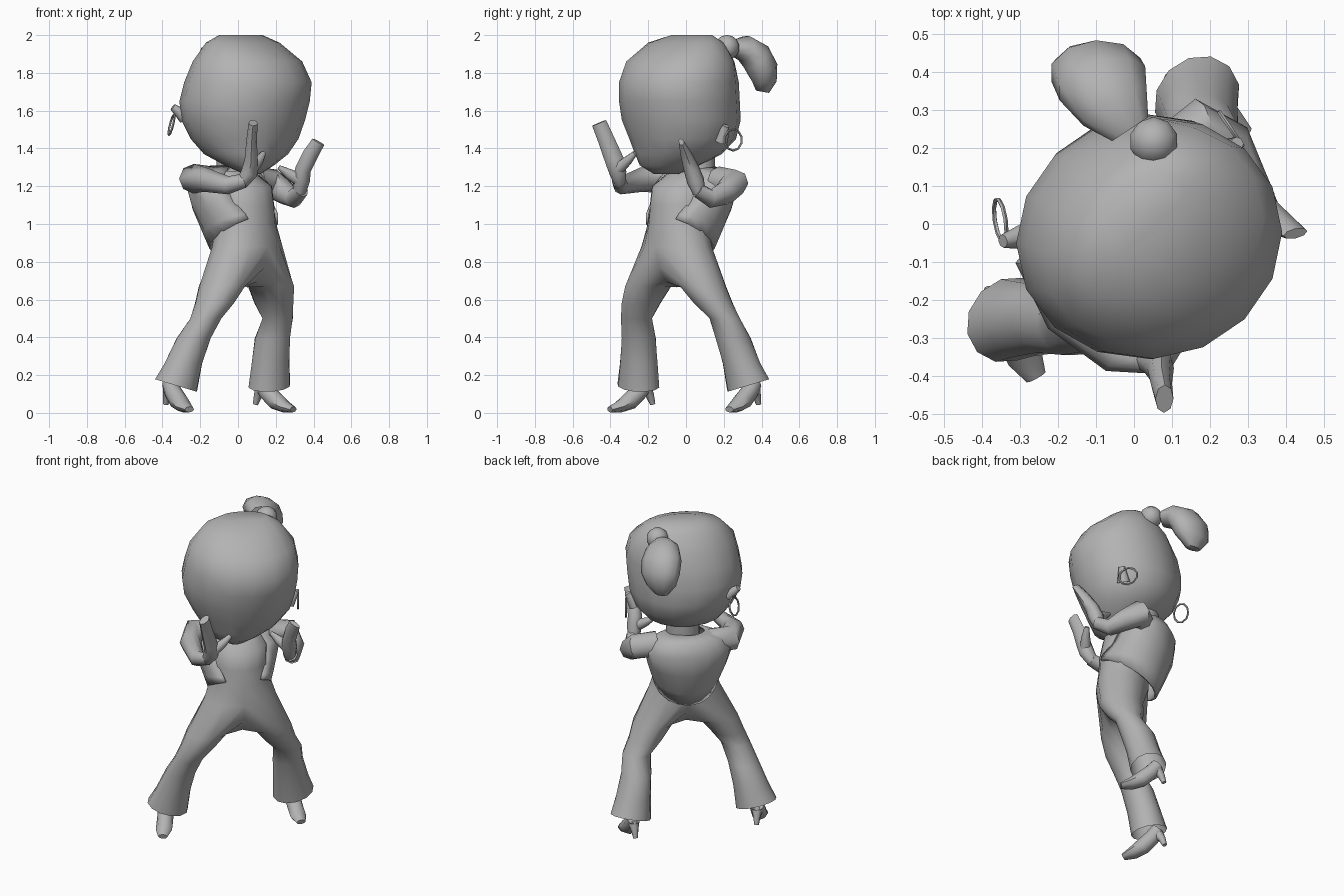
import bpy, bmesh, math
from mathutils import Vector

if "Cube" in bpy.data.objects:
    bpy.data.objects.remove(bpy.data.objects["Cube"], do_unlink=True)

grey = bpy.data.materials.new("plain grey")
grey.use_nodes = True
grey.diffuse_color = (0.45, 0.45, 0.45, 1)
grey.node_tree.nodes["Principled BSDF"].inputs["Base Color"].default_value = (0.45, 0.45, 0.45, 1)

TURN = -math.pi / 4      # the body faces diagonally


def finish(obj, angle=50):
    obj.data.materials.append(grey)
    bpy.ops.object.select_all(action="DESELECT")
    obj.select_set(True)
    bpy.context.view_layer.objects.active = obj
    bpy.ops.object.shade_smooth_by_angle(angle=math.radians(angle))
    return obj


def skin(name, *lofts, closed=True, caps=(0, -1)):
    """Bridge one or more stacks of point loops into a welded mesh."""
    bm = bmesh.new()
    for loops in lofts:
        rows = [[bm.verts.new(p) for p in loop] for loop in loops]
        n = len(rows[0])
        for a, b in zip(rows, rows[1:]):
            for i in range(n if closed else n - 1):
                j = (i + 1) % n
                bm.faces.new((a[i], a[j], b[j], b[i]))
        for end in caps:
            bm.faces.new(rows[end])
    bmesh.ops.remove_doubles(bm, verts=bm.verts, dist=0.0005)
    bmesh.ops.recalc_face_normals(bm, faces=bm.faces)
    mesh = bpy.data.meshes.new(name)
    bm.to_mesh(mesh)
    bm.free()
    obj = bpy.data.objects.new(name, mesh)
    bpy.context.collection.objects.link(obj)
    return finish(obj)


def ring(x, y, z, rx, ry, slope=(0, 0), sides=12, gap=0):
    """Ellipse in the body's direction, optionally sloped or open at the front."""
    pts = []
    for i in range(sides):
        a = gap + (2 * math.pi - 2 * gap) * i / (sides - 1 if gap else sides)
        c, s = rx * math.cos(a), ry * math.sin(a)
        dx = c * math.cos(TURN) - s * math.sin(TURN)
        dy = c * math.sin(TURN) + s * math.cos(TURN)
        pts.append((x + dx, y + dy, z + slope[0] * dx + slope[1] * dy))
    return pts


def box_ring(z, x0, x1, y0, y1, skew=.05, sides=16):
    """Ellipse filling the given extents, leaning towards one diagonal."""
    turns = [2 * math.pi * i / sides for i in range(sides)]
    return [((x0 + x1) / 2 + (x1 - x0) / 2 * math.cos(a),
             (y0 + y1) / 2 + (y1 - y0) / 2 * math.sin(a + skew), z) for a in turns]


def tube(name, path, ref=(0, 0, 1), sides=8):
    """Sweep an ellipse along points given as x, y, z, width, height."""
    pts = [Vector(p[:3]) for p in path]
    loops = []
    for i, p in enumerate(path):
        t = (pts[min(i + 1, len(pts) - 1)] - pts[max(i - 1, 0)]).normalized()
        side = t.cross(Vector(ref)).normalized()
        up = side.cross(t)
        loops.append([pts[i] + side * p[3] * math.cos(a) + up * p[-1] * math.sin(a)
                      for a in (2 * math.pi * k / sides for k in range(sides))])
    return skin(name, loops)


# Head: extents at each height, with a crown that is wide from side to side
skin("head", [box_ring(*e) for e in (
    (2.0, -.1, .13, -.08, .14, .6), (1.96, -.17, .22, -.2, .2, .35), (1.86, -.24, .34, -.32, .26, .16),
    (1.75, -.285, .39, -.355, .28), (1.65, -.31, .38, -.355, .285), (1.55, -.30, .355, -.34, .29),
    (1.45, -.25, .32, -.3, .265), (1.37, -.18, .265, -.27, .19), (1.31, -.07, .19, -.245, .07),
    (1.265, .03, .12, -.17, -.04))])
skin("neck", [ring(-.02, .06, z, .09, .1) for z in (1.2, 1.42)])

# Hair bun and ponytail
bpy.ops.mesh.primitive_uv_sphere_add(segments=10, ring_count=7, radius=.066, location=(.052, .217, 1.935))
bpy.context.object.name = "hair_bun"
finish(bpy.context.object)
tube("ponytail", [(-.01, .25, 1.93, .045, .06), (-.05, .31, 1.93, .07, .1), (-.083, .37, 1.885, .085, .125),
                  (-.1, .405, 1.82, .083, .125), (-.11, .415, 1.755, .065, .1),
                  (-.11, .405, 1.70, .035, .05)], ref=(1, 0, 0), sides=10)

# Ears and hoop earrings
for side, root, tip, hoop, tilt, yaw in (
        ("right", (-.28, -.03, 1.565), (-.345, -.045, 1.62), (-.352, .01, 1.525), .25, .15),
        ("left", (.235, .185, 1.44), (.272, .212, 1.52), (.255, .25, 1.445), 0, .6)):
    tube(side + "_ear", [(*root, .038), (*tip, .018)], ref=(0, 1, 0))
    bpy.ops.mesh.primitive_torus_add(major_segments=10, minor_segments=5, major_radius=.056,
                                     minor_radius=.006, location=hoop,
                                     rotation=(0, math.pi / 2 + tilt, yaw))
    bpy.context.object.name = side + "_earring"
    finish(bpy.context.object)

# Jumpsuit: body rings, then the hip ring splits along the crotch into two flared legs
body = [ring(.707 * f, -.707 * f, z, d, w) for f, z, d, w in (
    (-.04, 1.28, .09, .13), (.03, 1.2, .155, .17), (.05, 1.1, .155, .165),
    (.06, 1.0, .15, .175), (.07, .88, .155, .215))]
hip = body[-1]
front, back = Vector(hip[0]), Vector(hip[6])
crotch = []
for i in range(1, 6):
    a = math.pi * i / 6
    p = front.lerp(back, (1 - math.cos(a)) / 2)
    crotch.append((p.x, p.y, p.z - .215 * math.sin(a)))
right_leg = [[hip[0]] + crotch + hip[6:]] + [ring(*r) for r in (
    (-.085, -.2, .67, .13, .12), (-.125, -.238, .58, .11, .1), (-.17, -.262, .5, .085, .085),
    (-.235, -.25, .395, .095, .09), (-.29, -.25, .26, .1, .105), (-.328, -.252, .145, .105, .12, (-.3, 0)))]
left_leg = [hip[:7] + crotch[::-1]] + [ring(*r) for r in (
    (.175, .09, .67, .13, .12), (.19, .145, .58, .11, .1), (.21, .205, .5, .08, .085),
    (.182, .25, .395, .1, .09), (.172, .295, .26, .1, .105), (.166, .33, .145, .105, .12, (0, .3)))]
skin("jumpsuit", body, left_leg, right_leg, caps=())

# Cropped open jacket, dipping at the back
jacket = skin("jacket", [ring(.707 * f, -.707 * f, z, d, w, slope=(s, -s), sides=15, gap=.64)
                         for f, z, d, w, s in (
    (-.07, 1.31, .09, .1, 0), (-.08, 1.27, .13, .21, 0), (-.07, 1.2, .175, .265, 0),
    (-.04, 1.1, .19, .24, .1), (.02, 1.0, .195, .205, .25), (.045, .945, .18, .187, .4))],
              closed=False, caps=())
thick = jacket.modifiers.new("cloth thickness", "SOLIDIFY")
thick.thickness = .015

# Arms, hands and thumbs
tube("right_arm", [(-.14, -.03, 1.225, .08), (-.235, -.115, 1.24, .078), (-.175, -.235, 1.235, .065),
                   (-.05, -.345, 1.205, .048), (.035, -.355, 1.23, .038)])
tube("right_hand", [(.02, -.35, 1.215, .032), (.06, -.36, 1.27, .045), (.07, -.38, 1.34, .035, .05),
                    (.072, -.42, 1.44, .028, .044), (.08, -.46, 1.535, .024, .04)], ref=(0, 1, 0))
tube("right_thumb", [(.07, -.36, 1.29, .034), (.11, -.31, 1.335, .026), (.135, -.27, 1.375, .014)])
tube("left_arm", [(.09, .17, 1.225, .08), (.18, .255, 1.215, .077), (.25, .21, 1.165, .065),
                  (.295, .13, 1.135, .05), (.335, .06, 1.18, .04)])
tube("left_hand", [(.325, .07, 1.165, .034), (.335, .05, 1.23, .046), (.345, .03, 1.29, .042),
                   (.385, .0, 1.37, .03, .042), (.425, -.025, 1.435, .014, .036)], ref=(1, 0, 0))
tube("left_thumb", [(.33, .045, 1.23, .036), (.27, .035, 1.265, .028), (.215, .03, 1.3, .012)])

# High-heeled shoes: heel point and toe point
for side, heel, toe in (("right", (-.375, -.19), (-.262, -.395)),
                        ("left", (.105, .375), (.285, .235))):
    h, d = Vector(heel), Vector(toe) - Vector(heel)

    def at(t, z, *size):
        p = h + d * t
        return (p.x, p.y, z, *size)

    tube(side + "_shoe", [at(.1, .16, .042), at(.28, .11, .047), at(.52, .065, .048, .05),
                          at(.78, .034, .048, .033), at(1.04, .018, .028, .016)])
    tube(side + "_heel", [at(.12, .13, .036), at(0, .09, .022), at(-.07, .045, .014)], ref=(1, 0, 0))
